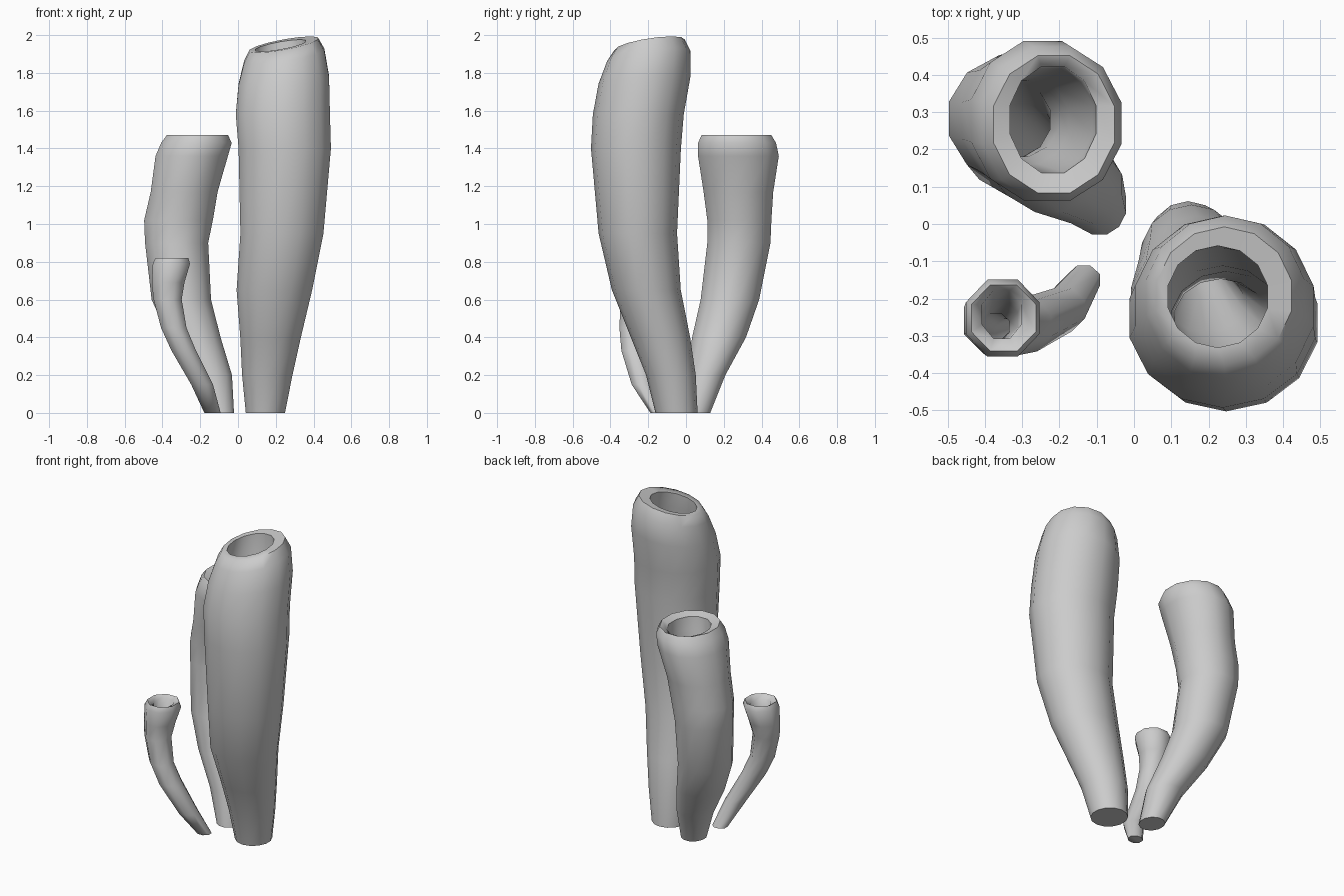
import bpy, bmesh
from math import pi, sin, cos


def tube(name, sides, outline, rim, wall, tilt=(0, 0), tilt_from=9.0):
    """Loft outer rings (z, x0, x1, y0, y1), roll over the rim, then line the hollow inside."""
    bm = bmesh.new()
    top = outline[-1][0]
    grow = 1 / cos(pi / sides) ** 0.5

    def ring(z, x0, x1, y0, y1, inset=0.0):
        cx, cy = (x0 + x1) / 2, (y0 + y1) / 2
        rx, ry = ((x1 - x0) / 2 * grow, (y1 - y0) / 2 * grow)
        rx, ry = max(rx - inset, 0.35 * rx), max(ry - inset, 0.35 * ry)
        w = max(0, (z - tilt_from) / (top - tilt_from))
        verts = []
        for i in range(sides):
            a = 2 * pi * (i + 0.5) / sides
            dx, dy = rx * cos(a), ry * sin(a)
            verts.append(bm.verts.new((cx + dx, cy + dy, z + w * (dx * tilt[0] + dy * tilt[1]))))
        return verts

    rings = [ring(*r) for r in outline]
    # mouth edge, then inner wall following the outside downwards
    rings += [ring(*r) for r in rim]
    for r in reversed(outline[1:-3]):
        rings.append(ring(*r, inset=wall))
    for a, b in zip(rings, rings[1:]):
        for i in range(sides):
            j = (i + 1) % sides
            bm.faces.new((a[i], a[j], b[j], b[i]))
    # foot and hollow floor
    bm.faces.new(rings[0][::-1])
    bm.faces.new(rings[-1])
    bmesh.ops.recalc_face_normals(bm, faces=bm.faces)
    me = bpy.data.meshes.new(name)
    bm.to_mesh(me)
    bm.free()
    ob = bpy.data.objects.new(name, me)
    bpy.context.collection.objects.link(ob)
    bpy.ops.object.select_all(action='DESELECT')
    ob.select_set(True)
    bpy.context.view_layer.objects.active = ob
    bpy.ops.object.shade_smooth_by_angle(angle=pi / 3)


# tall tube with slanted mouth
tube("tall_tube", 14, [
    (0.00, 0.04, 0.25, -0.16, 0.06),
    (0.20, 0.02, 0.29, -0.21, 0.05),
    (0.40, 0.01, 0.335, -0.29, 0.02),
    (0.65, -0.01, 0.395, -0.39, -0.03),
    (0.95, 0.01, 0.455, -0.46, -0.05),
    (1.40, 0.00, 0.495, -0.50, -0.03),
    (1.58, -0.015, 0.49, -0.49, -0.015),
    (1.76, 0.00, 0.485, -0.46, 0.02),
    (1.89, 0.03, 0.46, -0.415, 0.02),
    (1.95, 0.06, 0.425, -0.375, -0.01)],
    [(1.945, 0.09, 0.36, -0.33, -0.06), (1.85, 0.08, 0.375, -0.335, -0.065)],
    0.10, tilt=(0.18, 0.15), tilt_from=1.58)

# medium tube with level mouth
tube("medium_tube", 12, [
    (0.00, -0.165, -0.02, -0.03, 0.13),
    (0.20, -0.25, -0.03, 0.00, 0.21),
    (0.40, -0.37, -0.09, 0.03, 0.32),
    (0.60, -0.46, -0.14, 0.075, 0.39),
    (0.90, -0.495, -0.155, 0.11, 0.45),
    (1.02, -0.50, -0.13, 0.11, 0.455),
    (1.17, -0.465, -0.105, 0.09, 0.465),
    (1.36, -0.44, -0.05, 0.06, 0.495),
    (1.43, -0.41, -0.03, 0.06, 0.48),
    (1.47, -0.38, -0.05, 0.08, 0.455)],
    [(1.455, -0.335, -0.10, 0.135, 0.425), (1.38, -0.345, -0.11, 0.14, 0.42)], 0.07)

# small curved tube
tube("small_tube", 8, [
    (0.00, -0.18, -0.09, -0.19, -0.11),
    (0.15, -0.25, -0.13, -0.29, -0.17),
    (0.33, -0.355, -0.22, -0.345, -0.20),
    (0.45, -0.41, -0.27, -0.355, -0.215),
    (0.60, -0.45, -0.295, -0.35, -0.20),
    (0.69, -0.46, -0.28, -0.35, -0.17),
    (0.79, -0.455, -0.25, -0.36, -0.145),
    (0.82, -0.44, -0.26, -0.345, -0.16)],
    [(0.80, -0.41, -0.30, -0.31, -0.175), (0.70, -0.41, -0.31, -0.31, -0.205)], 0.04)
